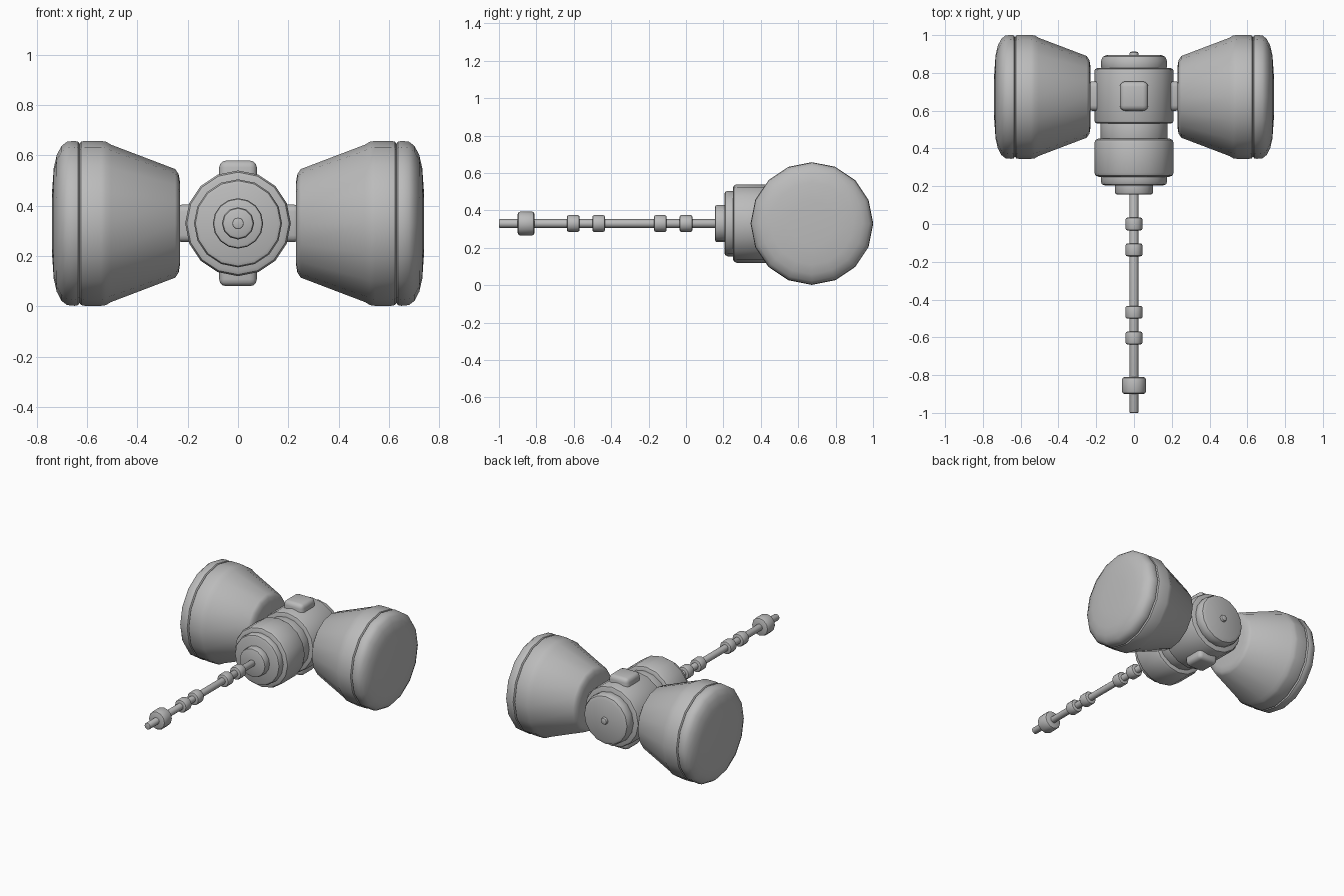
import bpy, bmesh, math
from mathutils import Matrix, Vector

cube = bpy.data.objects.get("Cube")
if cube:
    bpy.data.objects.remove(cube)

grey = bpy.data.materials.new("plain_grey")
grey.use_nodes = True
colour = (0.5, 0.5, 0.5, 1)
grey.diffuse_color = colour
grey.node_tree.nodes["Principled BSDF"].inputs["Base Color"].default_value = colour

AXIS = 0.33      # height of the long axis
PODS_Y = 0.673   # position of the cross axis


def finish(name, bm, angle=40):
    bmesh.ops.recalc_face_normals(bm, faces=bm.faces)
    mesh = bpy.data.meshes.new(name)
    bm.to_mesh(mesh)
    bm.free()
    mesh.materials.append(grey)
    ob = bpy.data.objects.new(name, mesh)
    bpy.context.collection.objects.link(ob)
    bpy.ops.object.select_all(action="DESELECT")
    ob.select_set(True)
    bpy.context.view_layer.objects.active = ob
    bpy.ops.object.shade_smooth_by_angle(angle=math.radians(angle))
    return ob


def lathe(name, profile, origin, along, sides=16):
    """Turn (distance, radius) points around the direction 'along'."""
    along = Vector(along)
    up = Vector((0, 0, 1))
    side = along.cross(up)
    bm = bmesh.new()
    rings = []
    for d, r in profile:
        ring = []
        for i in range(sides):
            a = math.tau * i / sides
            ring.append(bm.verts.new(Vector(origin) + along * d
                                     + (side * math.cos(a) + up * math.sin(a)) * r))
        rings.append(ring)
    for a, b in zip(rings, rings[1:]):
        for i in range(sides):
            j = (i + 1) % sides
            bm.faces.new((a[i], a[j], b[j], b[i]))
    bm.faces.new(rings[0])
    bm.faces.new(rings[-1])
    return finish(name, bm)


def drum(name, start, end, radius, soft, sides=16):
    """Cylinder along y with rounded rims."""
    s = soft * 0.3
    profile = [(start, radius - soft), (start + s, radius - s), (start + soft, radius),
               (end - soft, radius), (end - s, radius - s), (end, radius - soft)]
    return lathe(name, profile, (0, 0, AXIS), (0, 1, 0), sides)


# Central body
drum("front_collar", 0.155, 0.23, 0.1, 0.012)
drum("front_ring", 0.205, 0.28, 0.175, 0.018)
drum("front_drum", 0.25, 0.452, 0.21, 0.022)
drum("neck", 0.43, 0.55, 0.178, 0.01)
drum("rear_drum", 0.532, 0.825, 0.21, 0.016)
drum("rear_cap", 0.8, 0.895, 0.174, 0.03)
drum("rear_stud", 0.88, 0.912, 0.024, 0.01, 12)

# Boom with its beads
drum("boom", -1.0, 0.17, 0.023, 0.004, 12)
for n, y in enumerate((0.0, -0.137, -0.467, -0.603)):
    drum(f"boom_bead_{n + 1}", y - 0.034, y + 0.034, 0.045, 0.01, 12)
drum("tip_bead", -0.9, -0.81, 0.064, 0.014, 12)

# Side pods
pod = [(0.23, 0.16), (0.236, 0.195), (0.25, 0.216), (0.505, 0.313), (0.525, 0.325),
       (0.545, 0.328), (0.61, 0.328), (0.624, 0.325), (0.63, 0.316), (0.636, 0.325),
       (0.65, 0.328), (0.68, 0.325), (0.702, 0.308), (0.721, 0.272), (0.733, 0.22),
       (0.74, 0.12)]
for name, sign in (("left_pod", 1), ("right_pod", -1)):
    lathe(name, pod, (0, PODS_Y, AXIS), (sign, 0, 0))

# Four rounded blocks around the rear drum
for n, name in enumerate(("top_block", "left_block", "bottom_block", "right_block")):
    bm = bmesh.new()
    bmesh.ops.create_cube(bm, size=1)
    bmesh.ops.scale(bm, vec=(0.15, 0.155, 0.13), verts=bm.verts)
    bmesh.ops.translate(bm, vec=(0, 0, 0.185), verts=bm.verts)
    top_edges = [e for e in bm.edges if any(v.co.z > 0.2 for v in e.verts)]
    bmesh.ops.bevel(bm, geom=top_edges, offset=0.028, segments=3, profile=0.5,
                    affect="EDGES")
    turn = Matrix.Rotation(n * math.pi / 2, 4, "Y")
    bmesh.ops.transform(bm, verts=bm.verts,
                        matrix=Matrix.Translation((0, PODS_Y + 0.004, AXIS)) @ turn)
    finish(name, bm)
